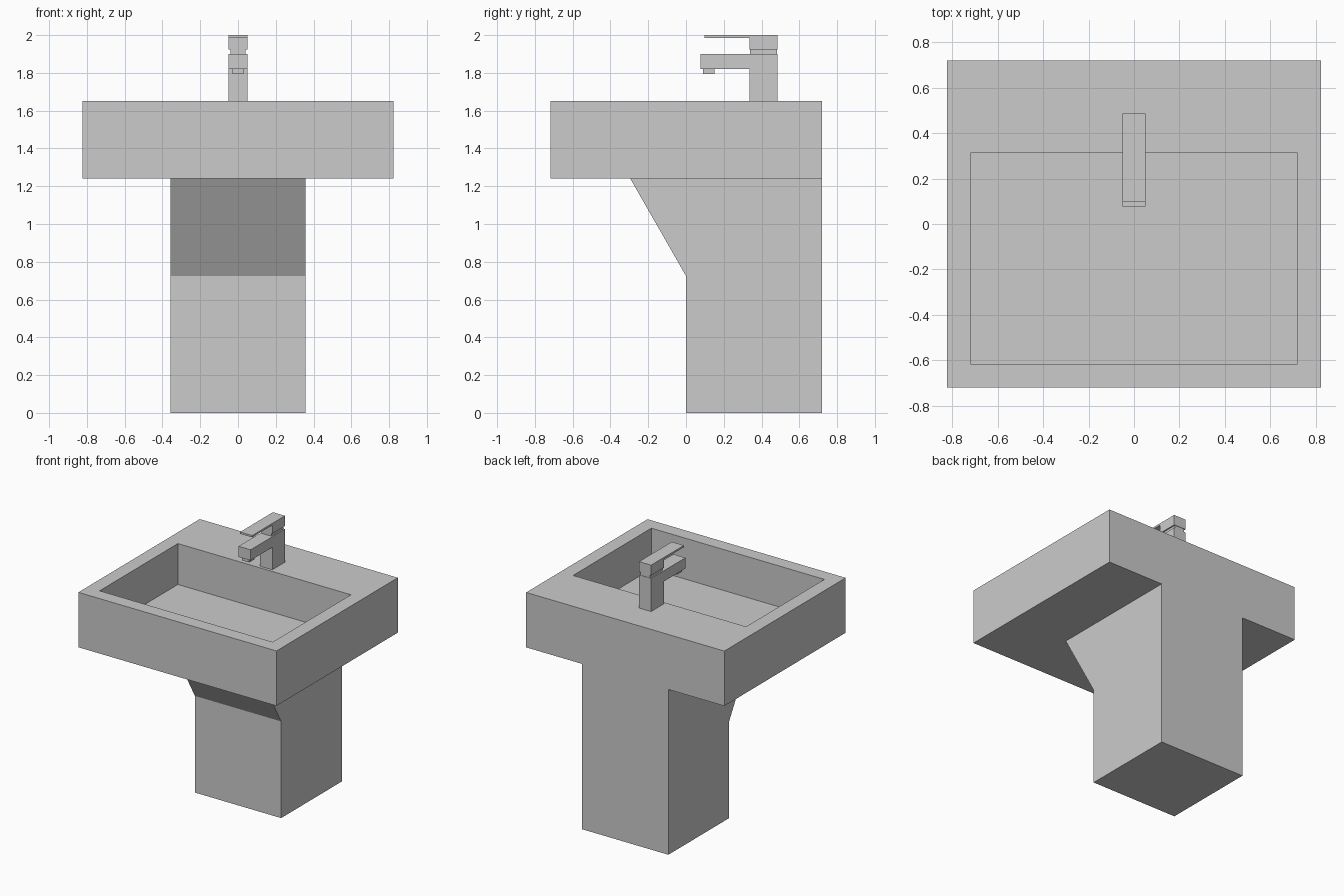
import bpy, bmesh

if "Cube" in bpy.data.objects:
    bpy.data.objects.remove(bpy.data.objects["Cube"])


def extrude_profile(name, profile, half_width):
    """Solid with a (y, z) side profile, extruded symmetrically along x."""
    bm = bmesh.new()
    face = bm.faces.new([bm.verts.new((-half_width, y, z)) for y, z in profile])
    new = bmesh.ops.extrude_face_region(bm, geom=[face])["geom"]
    moved = [v for v in new if isinstance(v, bmesh.types.BMVert)]
    bmesh.ops.translate(bm, verts=moved, vec=(2 * half_width, 0, 0))
    bmesh.ops.recalc_face_normals(bm, faces=bm.faces)
    mesh = bpy.data.meshes.new(name)
    bm.to_mesh(mesh)
    bm.free()
    obj = bpy.data.objects.new(name, mesh)
    bpy.context.collection.objects.link(obj)
    return obj


def box(name, half_width, y0, y1, z0, z1):
    return extrude_profile(name, [(y0, z0), (y1, z0), (y1, z1), (y0, z1)], half_width)


# Pedestal with sloped front bracket
extrude_profile("pedestal", [(0, 0), (0.72, 0), (0.72, 1.24), (-0.295, 1.24), (0, 0.725)], 0.358)

# Basin block with rectangular bowl cut out
basin = box("basin", 0.822, -0.718, 0.72, 1.24, 1.652)
cutter = box("bowl_cutter", 0.718, -0.615, 0.313, 1.345, 1.8)
cutter.hide_render = True
cutter.hide_viewport = True
cut = basin.modifiers.new("bowl", 'BOOLEAN')
cut.operation = 'DIFFERENCE'
cut.solver = 'EXACT'
cut.object = cutter

# Tap body with forward spout
extrude_profile("tap_body", [(0.335, 1.652), (0.485, 1.652), (0.485, 1.9), (0.078, 1.9),
                             (0.078, 1.82), (0.335, 1.82)], 0.05)

# Outlet under the spout, and neck under the handle
box("tap_outlet", 0.03, 0.09, 0.15, 1.795, 1.82)
box("tap_neck", 0.04, 0.338, 0.482, 1.9, 1.923)

# Handle with thin lever
extrude_profile("tap_handle", [(0.335, 1.923), (0.485, 1.923), (0.485, 2.0), (0.097, 2.0),
                               (0.097, 1.986), (0.335, 1.986)], 0.05)
